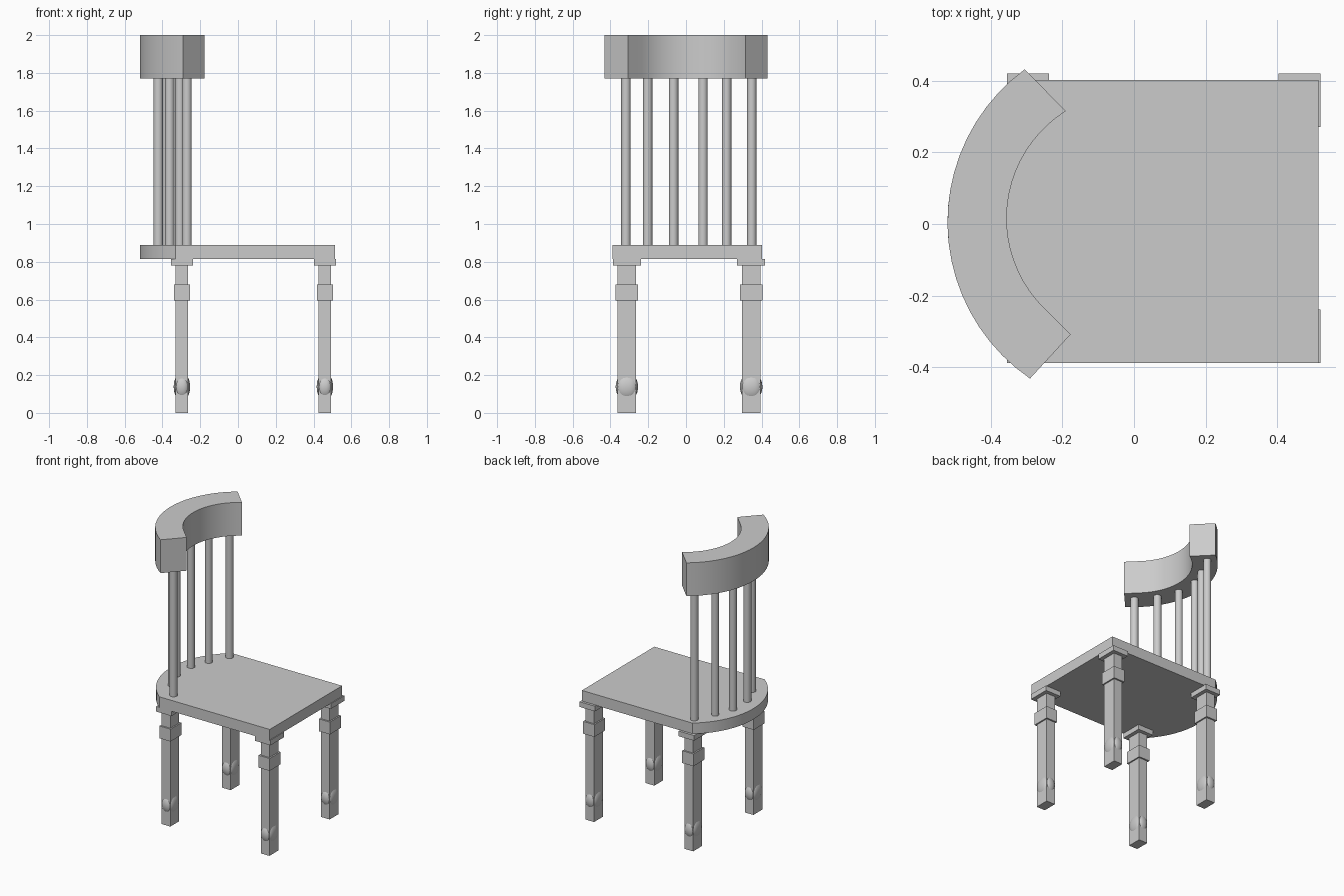
import bpy, bmesh, math
from mathutils import Vector

if "Cube" in bpy.data.objects:
    bpy.data.objects.remove(bpy.data.objects["Cube"], do_unlink=True)

grey = bpy.data.materials.new("plain grey")
grey.use_nodes = True
colour = (0.6, 0.6, 0.6, 1)
grey.diffuse_color = colour
grey.node_tree.nodes["Principled BSDF"].inputs["Base Color"].default_value = colour


def finish(name, bm, smooth=False):
    bmesh.ops.recalc_face_normals(bm, faces=bm.faces[:])
    mesh = bpy.data.meshes.new(name)
    bm.to_mesh(mesh)
    bm.free()
    mesh.materials.append(grey)
    obj = bpy.data.objects.new(name, mesh)
    bpy.context.collection.objects.link(obj)
    if smooth:
        bpy.ops.object.select_all(action="DESELECT")
        obj.select_set(True)
        bpy.context.view_layer.objects.active = obj
        bpy.ops.object.shade_smooth_by_angle(angle=math.radians(30))
    return obj


def box(name, x, y, width, depth, z0, z1):
    bm = bmesh.new()
    bmesh.ops.create_cube(bm, size=1)
    for v in bm.verts:
        v.co = (x + v.co.x * width, y + v.co.y * depth,
                (z0 + z1) / 2 + v.co.z * (z1 - z0))
    return finish(name, bm)


def slab(name, outline, z0, z1):
    """Extrude a flat outline upwards."""
    bm = bmesh.new()
    face = bm.faces.new([bm.verts.new((p[0], p[1], z0)) for p in outline])
    grown = bmesh.ops.extrude_face_region(bm, geom=[face])["geom"]
    top = [g for g in grown if isinstance(g, bmesh.types.BMVert)]
    bmesh.ops.translate(bm, verts=top, vec=(0, 0, z1 - z0))
    return finish(name, bm, smooth=True)


def arc(start, middle, end, steps=20):
    """Points on the circle through three points."""
    a, b, c = Vector(start), Vector(middle), Vector(end)
    u, v = b - a, c - a
    d = 2 * (u.x * v.y - u.y * v.x)
    centre = a + Vector((v.y * u.dot(u) - u.y * v.dot(v),
                         u.x * v.dot(v) - v.x * u.dot(u))) / d
    r = a - centre
    sweep = (c - centre).angle_signed(r)
    points = []
    for i in range(steps + 1):
        t = sweep * i / steps
        points.append((centre.x + r.x * math.cos(t) - r.y * math.sin(t),
                       centre.y + r.x * math.sin(t) + r.y * math.cos(t)))
    return points


def bulge(name, x, y, z, rx, ry, rz):
    """Slightly squared ball that swells out of a leg."""
    bm = bmesh.new()
    bmesh.ops.create_uvsphere(bm, u_segments=32, v_segments=16, radius=1)
    for v in bm.verts:
        flat = math.hypot(v.co.x, v.co.y)
        if flat > 1e-5:
            cx, cy = abs(v.co.x) / flat, abs(v.co.y) / flat
            v.co.xy *= (cx ** 2.6 + cy ** 2.6) ** (-1 / 2.6)
        v.co = (x + v.co.x * rx, y + v.co.y * ry, z + v.co.z * rz)
    return finish(name, bm, smooth=True)


# Seat with a curved back edge
seat_outline = [(0.514, -0.388), (0.514, 0.402)]
seat_outline += arc((-0.33, 0.402), (-0.52, 0.007), (-0.33, -0.388))
slab("seat", seat_outline, 0.814, 0.889)

# Curved top rail
rail_outline = arc((-0.305, 0.431), (-0.52, 0.005), (-0.29, -0.431))
rail_outline += [(-0.177, -0.308)]
rail_outline += arc((-0.25, -0.235), (-0.355, 0.012), (-0.19, 0.315))
slab("top_rail", rail_outline, 1.77, 2.0)

# Spindles between seat and rail
spindles = [(-0.27, -0.318), (-0.362, -0.203), (-0.422, -0.066),
            (-0.422, 0.09), (-0.374, 0.215), (-0.308, 0.348)]
for i, (x, y) in enumerate(spindles):
    bm = bmesh.new()
    bmesh.ops.create_cone(bm, cap_ends=True, segments=24, radius1=0.025,
                          radius2=0.025, depth=0.93)
    bmesh.ops.translate(bm, verts=bm.verts[:], vec=(x, y, 1.33))
    finish(f"spindle_{i + 1}", bm, smooth=True)

# Legs with cap, band and ball
for end, x in (("rear", -0.297), ("front", 0.46)):
    for side, y in (("right", -0.313), ("left", 0.345)):
        tag = f"{end}_{side}"
        box(f"{tag}_leg", x, y, 0.066, 0.097, 0, 0.8)
        box(f"{tag}_leg_cap", x + 0.001, y, 0.117, 0.148, 0.78, 0.816)
        box(f"{tag}_leg_band", x, y, 0.085, 0.119, 0.594, 0.679)
        bulge(f"{tag}_leg_ball", x, y, 0.138, 0.0435, 0.0595, 0.075)
